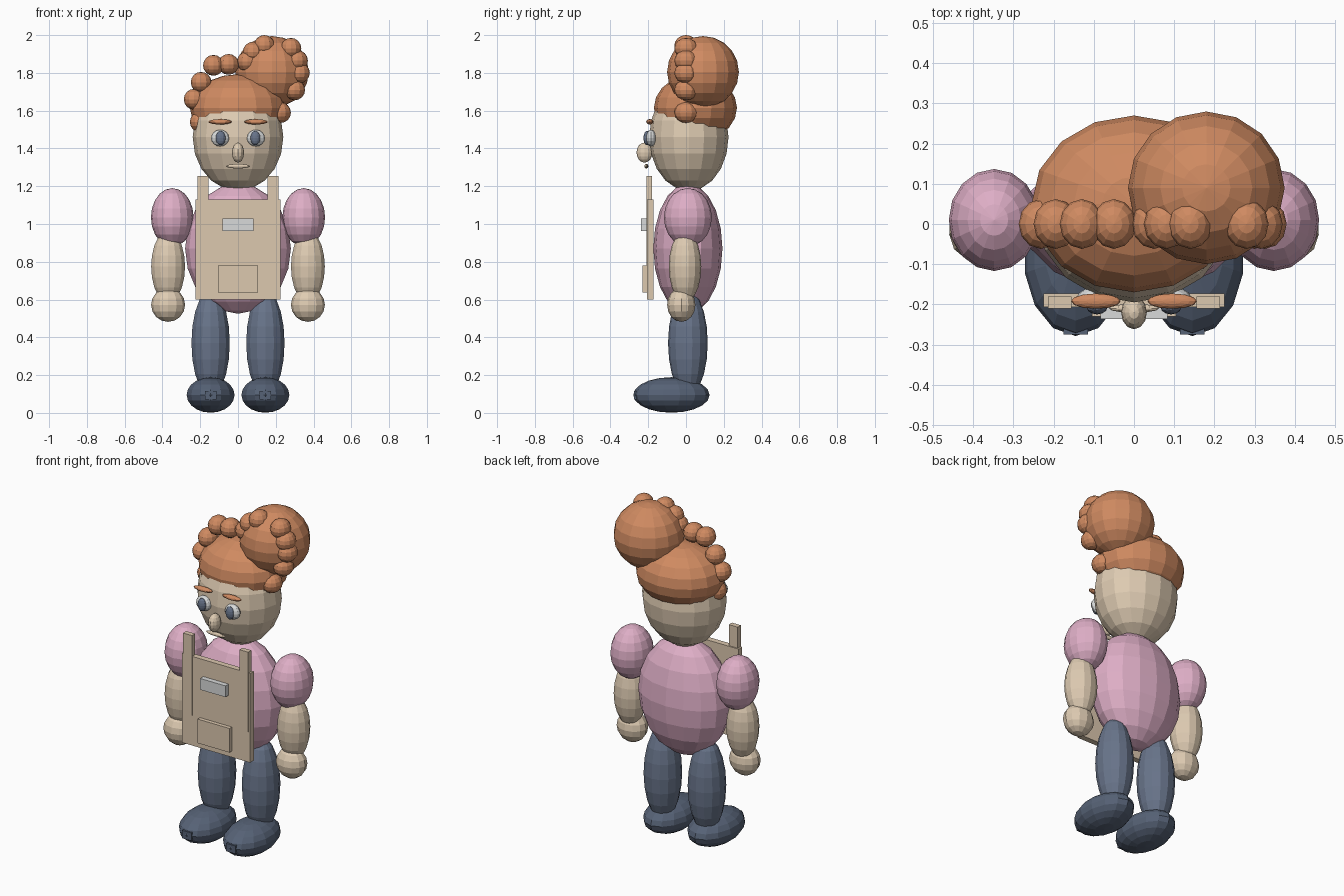
import bpy
import bmesh
from mathutils import Matrix, Vector

cube = bpy.data.objects.get("Cube")
if cube:
    bpy.data.objects.remove(cube, do_unlink=True)


def material(name, hex_code):
    """Flat colour from an sRGB hex code."""
    def linear(c):
        return c / 12.92 if c <= 0.04045 else ((c + 0.055) / 1.055) ** 2.4
    rgb = [linear(v / 255) for v in bytes.fromhex(hex_code)]
    mat = bpy.data.materials.new(name)
    mat.use_nodes = True
    mat.diffuse_color = (*rgb, 1)
    bsdf = mat.node_tree.nodes["Principled BSDF"]
    bsdf.inputs["Base Color"].default_value = (*rgb, 1)
    bsdf.inputs["Roughness"].default_value = 0.8
    return mat


SKIN = material("skin", "DECBB2")
HAIR = material("copper hair", "CF8A61")
PINK = material("pink shirt", "DEAEC6")
DENIM = material("trouser blue", "68748A")
SHOE = material("shoe blue", "566276")
APRON = material("apron tan", "DCC8AF")
WHITE = material("pale grey", "D8DADA")


def finish(name, bm, mat):
    mesh = bpy.data.meshes.new(name)
    bm.to_mesh(mesh)
    bm.free()
    mesh.materials.append(mat)
    obj = bpy.data.objects.new(name, mesh)
    bpy.context.collection.objects.link(obj)
    return obj


def ball(name, centre, radii, mat, segments=16, rings=10):
    """Faceted ellipsoid."""
    bm = bmesh.new()
    place = Matrix.Translation(centre) @ Matrix.Diagonal((*radii, 1))
    bmesh.ops.create_uvsphere(bm, u_segments=segments, v_segments=rings,
                              radius=1, matrix=place)
    return finish(name, bm, mat)


def box(name, low, high, mat):
    """Box between two opposite corners."""
    low, high = Vector(low), Vector(high)
    bm = bmesh.new()
    place = Matrix.Translation((low + high) / 2) @ Matrix.Diagonal((*(high - low), 1))
    bmesh.ops.create_cube(bm, size=1, matrix=place)
    return finish(name, bm, mat)


# Torso and head
ball("torso", (0, 0.01, 0.87), (0.28, 0.183, 0.345), PINK)
ball("head", (0, 0.015, 1.46), (0.24, 0.21, 0.285), SKIN)

# Hair cap and off-centre bun
ball("hair_cap", (0, 0.05, 1.615), (0.255, 0.22, 0.178), HAIR)
ball("hair_bun", (0.18, 0.09, 1.805), (0.195, 0.19, 0.19), HAIR)

# Row of curls running over the hair from side to side
curls = [(-0.20, 1.54), (-0.232, 1.66), (-0.195, 1.75), (-0.13, 1.84),
         (-0.05, 1.845), (0.05, 1.86), (0.08, 1.91), (0.14, 1.945),
         (0.28, 1.93), (0.315, 1.865), (0.325, 1.80), (0.30, 1.71),
         (0.225, 1.59)]
for i, (x, z) in enumerate(curls):
    ball(f"curl_{i + 1}", (x, 0, z), (0.055, 0.062, 0.055), HAIR, 12, 8)

# Nose and mouth
ball("nose", (0, -0.22, 1.378), (0.032, 0.042, 0.053), SKIN, 12, 8)
ball("mouth", (0, -0.21, 1.306), (0.063, 0.011, 0.012), SKIN, 12, 8)

# Parts that repeat on both sides
for side, s in (("left", 1), ("right", -1)):
    ball(f"{side}_eye", (s * 0.095, -0.185, 1.455), (0.048, 0.028, 0.044), WHITE, 12, 8)
    ball(f"{side}_iris", (s * 0.092, -0.207, 1.455), (0.026, 0.018, 0.038), DENIM, 12, 8)
    ball(f"{side}_eyebrow", (s * 0.095, -0.192, 1.541), (0.062, 0.019, 0.014), HAIR, 12, 8)

    ball(f"{side}_sleeve", (s * 0.348, 0.01, 1.035), (0.113, 0.127, 0.155), PINK)
    ball(f"{side}_forearm", (s * 0.37, -0.005, 0.775), (0.092, 0.086, 0.19), SKIN, 14, 10)
    ball(f"{side}_hand", (s * 0.37, -0.025, 0.572), (0.09, 0.075, 0.09), SKIN, 12, 8)

    ball(f"{side}_leg", (s * 0.145, 0.01, 0.37), (0.104, 0.105, 0.28), DENIM, 14, 10)
    ball(f"{side}_shoe", (s * 0.145, -0.077, 0.095), (0.13, 0.202, 0.094), SHOE, 14, 10)
    box(f"{side}_shoe_toe_patch", (s * 0.145 - 0.03, -0.275, 0.07),
        (s * 0.145 + 0.03, -0.2, 0.117), SHOE)

    box(f"{side}_apron_strap", (s * 0.185 - 0.029, -0.21, 0.78),
        (s * 0.185 + 0.029, -0.18, 1.255), APRON)

# Apron with pocket and blank badge
box("apron_panel", (-0.225, -0.207, 0.6), (0.225, -0.173, 1.13), APRON)
box("apron_pocket", (-0.105, -0.23, 0.637), (0.105, -0.205, 0.78), APRON)
box("apron_badge", (-0.083, -0.237, 0.963), (0.083, -0.205, 1.03), WHITE)
